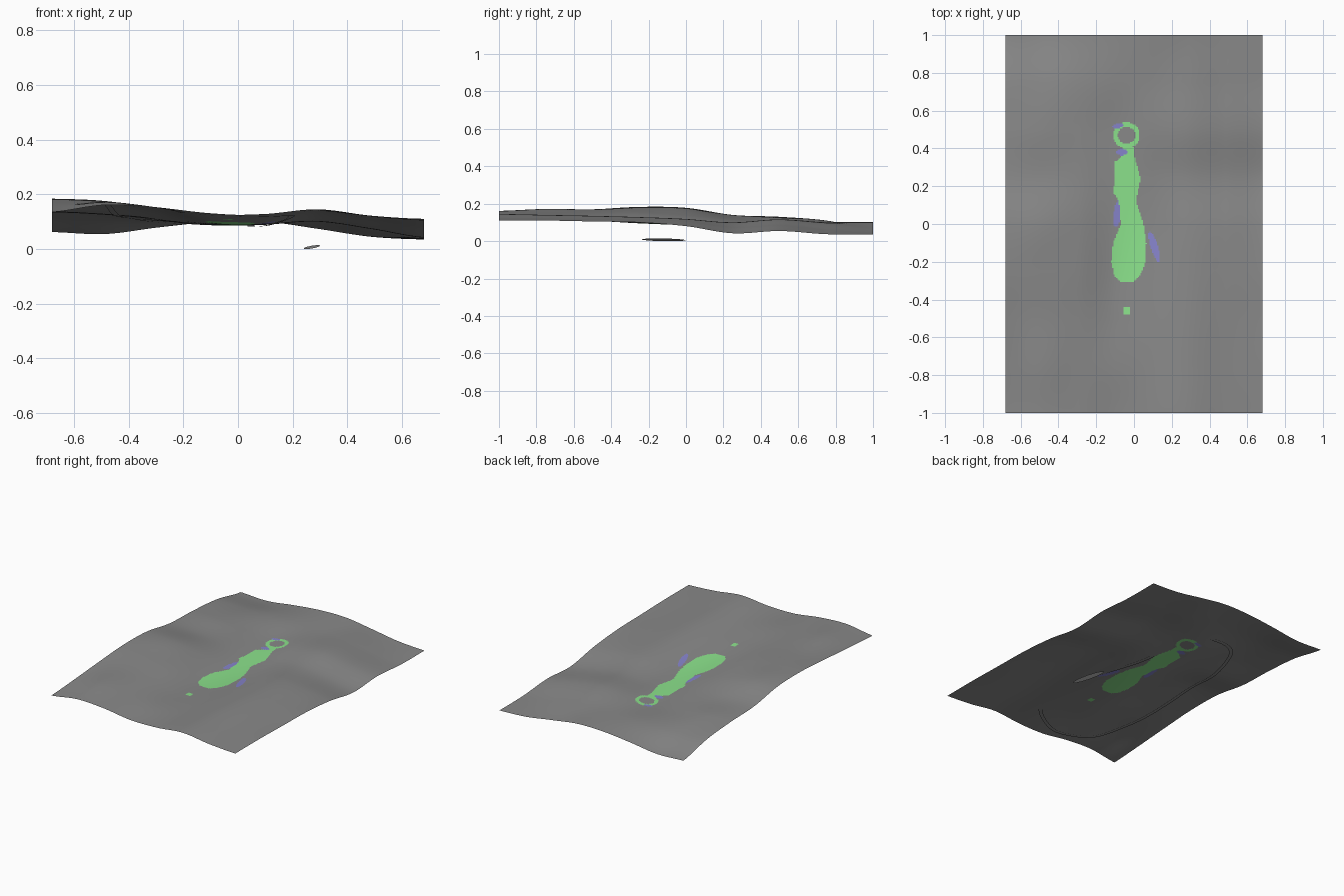
import bpy, bmesh, math

cube = bpy.data.objects.get("Cube")
if cube:
    bpy.data.objects.remove(cube, do_unlink=True)


def material(name, colour):
    mat = bpy.data.materials.new(name)
    mat.use_nodes = True
    mat.diffuse_color = (*colour, 1)
    mat.node_tree.nodes["Principled BSDF"].inputs["Base Color"].default_value = (*colour, 1)
    return mat


GREY = material("stone grey", (0.25, 0.25, 0.25))
GREEN = material("leaf green", (0.26, 0.76, 0.26))
PURPLE = material("soft purple", (0.24, 0.23, 0.6))

HALF_X, HALF_Y = 0.68, 1.0

# Ground heights in thousandths, evenly spaced, rows from front to back
HEIGHTS = [
    [135, 161, 152, 127, 128, 145, 122, 110],
    [150, 172, 152, 130, 122, 140, 120, 110],
    [168, 169, 150, 115, 112, 135, 118, 105],
    [183, 174, 150, 100, 100, 128, 115, 100],
    [178, 171, 138, 92, 90, 118, 105, 80],
    [140, 129, 114, 88, 90, 100, 74, 42],
    [130, 124, 104, 88, 105, 115, 84, 54],
    [110, 100, 100, 100, 100, 95, 60, 37],
    [62, 55, 79, 98, 100, 74, 45, 35],
]


def spline(values, t):
    """Gentle cubic through evenly spaced values, t from 0 to 1."""
    last = len(values) - 1
    s = min(max(t, 0), 1) * last
    i = min(int(s), last - 1)
    f = s - i
    a, b = values[i], values[i + 1]
    before, after = values[max(i - 1, 0)], values[min(i + 2, last)]
    m, n = (b - before) / 2, (after - a) / 2
    return (a + f * m + f * f * (3 * (b - a) - 2 * m - n)
            + f * f * f * (2 * (a - b) + m + n))


def ground_height(x, y):
    u = (x + HALF_X) / (2 * HALF_X)
    v = (y + HALF_Y) / (2 * HALF_Y)
    return spline([spline(row, u) for row in HEIGHTS], v) / 1000


# Painted streak: (y, left edge, right edge)
STREAK = [
    (-0.31, -0.07, -0.01), (-0.27, -0.105, 0.035), (-0.2, -0.12, 0.06),
    (-0.1, -0.11, 0.065), (0, -0.07, 0.05), (0.12, -0.08, 0.01),
    (0.17, -0.11, 0.02), (0.24, -0.1, 0.035), (0.33, -0.1, 0.01),
    (0.37, -0.05, 0), (0.41, -0.06, 0),
]
# Purple smudges: centre x, centre y, half width, half length, slant
BESIDE_STREAK = [(-0.085, 0.06, 0.022, 0.075, 0.15), (0.107, -0.12, 0.02, 0.08, -0.3)]
OVER_STREAK = [(-0.065, 0.38, 0.03, 0.018, 0), (-0.085, 0.52, 0.028, 0.014, 0.6)]


def in_streak(x, y):
    for (y0, l0, r0), (y1, l1, r1) in zip(STREAK, STREAK[1:]):
        if y0 <= y <= y1:
            f = (y - y0) / (y1 - y0)
            return l0 + f * (l1 - l0) <= x <= r0 + f * (r1 - r0)
    return False


def in_smudge(x, y, smudges):
    return any(((x - cx - slant * (y - cy)) / w) ** 2 + ((y - cy) / h) ** 2 < 1
               for cx, cy, w, h, slant in smudges)


def paint_index(x, y):
    if in_smudge(x, y, OVER_STREAK):
        return 2
    ring = 0.046 < math.hypot(x + 0.04, y - 0.47) < 0.07
    dot = abs(x + 0.04) < 0.017 and abs(y + 0.46) < 0.022
    if ring or dot or in_streak(x, y):
        return 1
    return 2 if in_smudge(x, y, BESIDE_STREAK) else 0


def finish(bm, name, materials):
    mesh = bpy.data.meshes.new(name)
    bm.to_mesh(mesh)
    bm.free()
    for mat in materials:
        mesh.materials.append(mat)
    obj = bpy.data.objects.new(name, mesh)
    bpy.context.collection.objects.link(obj)
    for poly in mesh.polygons:
        poly.use_smooth = True


# Ground sheet with the painted streak, ring, dot and smudges
bm = bmesh.new()
bmesh.ops.create_grid(bm, x_segments=200, y_segments=300, size=1)
for v in bm.verts:
    v.co.x *= HALF_X
    v.co.z = ground_height(v.co.x, v.co.y)
for f in bm.faces:
    c = f.calc_center_median()
    f.material_index = paint_index(c.x, c.y)
finish(bm, "ground_sheet", [GREY, GREEN, PURPLE])

# Narrow seam ribbon running in a loop just under the ground
LOOP = [
    (0.16, -0.71), (-0.09, -0.91), (-0.33, -0.91), (-0.45, -0.77),
    (-0.5, -0.35), (-0.45, 0.2), (-0.32, 0.56), (-0.13, 0.63),
    (0.04, 0.54), (0.05, 0.22), (0.12, -0.07), (0.19, -0.38),
]


def loop_point(t):
    i, f = int(t), t - int(t)
    a, b, c, d = [LOOP[(i + k) % len(LOOP)] for k in (-1, 0, 1, 2)]
    return [b[k] + f * ((c[k] - a[k]) / 2 + f * (a[k] - 2.5 * b[k] + 2 * c[k] - d[k] / 2
            + f * (1.5 * (b[k] - c[k]) + (d[k] - a[k]) / 2))) for k in (0, 1)]


bm = bmesh.new()
steps = 8 * len(LOOP)
rows = []
for s in range(steps):
    x, y = loop_point(s / 8)
    nx, ny = loop_point((s + 0.5) / 8)
    length = math.hypot(nx - x, ny - y)
    side = ((ny - y) / length, (x - nx) / length)
    pair = []
    for offset in (-0.012, 0.012):
        px, py = x + side[0] * offset, y + side[1] * offset
        pair.append(bm.verts.new((px, py, ground_height(px, py) - 0.005)))
    rows.append(pair)
for s in range(steps):
    (a, b), (c, d) = rows[s], rows[(s + 1) % steps]
    bm.faces.new((a, b, d, c))
bm.normal_update()
for f in bm.faces:
    if f.normal.z < 0:
        f.normal_flip()
finish(bm, "seam_loop", [GREY])

# Loose thin flake lying below the ground, facing down
bm = bmesh.new()
bmesh.ops.create_circle(bm, cap_ends=True, segments=12, radius=1)
for v in bm.verts:
    across, along = v.co.x, v.co.y
    v.co = (0.27 + 0.015 * across - 0.027 * along, -0.12 + 0.12 * along,
            0.007 + 0.007 * across - 0.002 * along)
low = min(v.co.z for v in bm.verts)
bmesh.ops.translate(bm, verts=bm.verts, vec=(0, 0, -low))
bm.normal_update()
for f in bm.faces:
    if f.normal.z > 0:
        f.normal_flip()
finish(bm, "loose_flake", [GREY])
